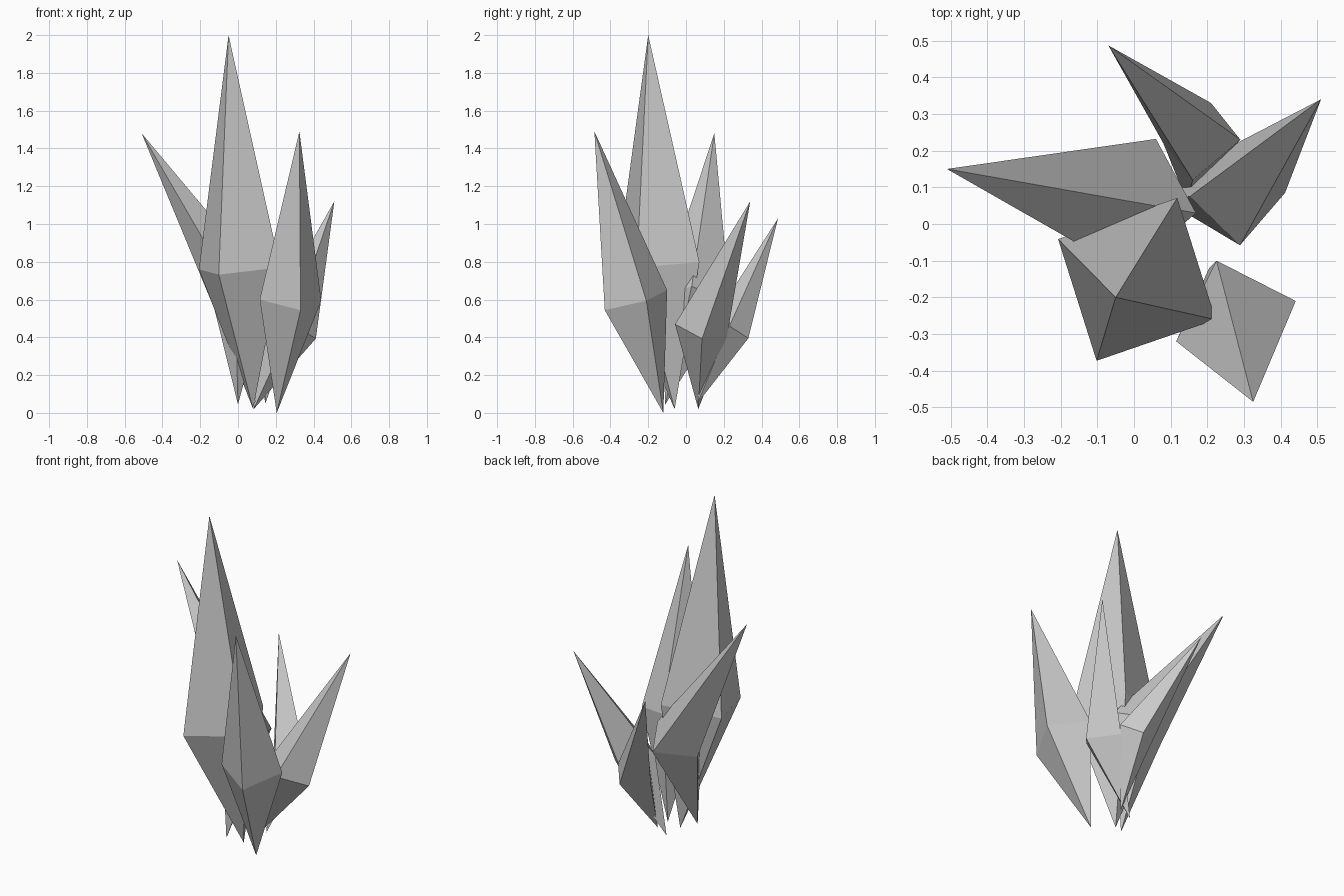
import bpy, bmesh
from mathutils import Vector

if "Cube" in bpy.data.objects:
    bpy.data.objects.remove(bpy.data.objects["Cube"])


def crystal(name, tip, base, centre, diag_a, diag_b):
    """Four-sided double pyramid: square girdle from two half diagonals."""
    c, a, b = Vector(centre), Vector(diag_a), Vector(diag_b)
    bm = bmesh.new()
    top, bottom = bm.verts.new(tip), bm.verts.new(base)
    ring = [bm.verts.new(c + d) for d in (a, b, -a, -b)]
    for i in range(4):
        p, q = ring[i], ring[(i + 1) % 4]
        bm.faces.new((p, q, top))
        bm.faces.new((q, p, bottom))
    bmesh.ops.recalc_face_normals(bm, faces=bm.faces)
    mesh = bpy.data.meshes.new(name)
    bm.to_mesh(mesh)
    bm.free()
    bpy.context.collection.objects.link(bpy.data.objects.new(name, mesh))


# tall central shard
crystal("main_crystal", (-0.05, -0.20, 2.0), (0.08, -0.06, 0.02),
        (0.008, -0.151, 0.765), (0.215, -0.11, 0.005), (0.11, 0.222, 0.033))
# shard leaning left
crystal("left_crystal", (-0.51, 0.15, 1.48), (0.0, -0.11, 0.045),
        (0.022, 0.05, 0.61), (0.147, -0.02, 0.06), (0.038, 0.182, -0.02))
# shard at the front right
crystal("front_right_crystal", (0.325, -0.485, 1.49), (0.205, -0.12, 0.0),
        (0.278, -0.265, 0.597), (0.163, 0.055, -0.003), (-0.053, 0.165, 0.053))
# short shard leaning right
crystal("back_right_crystal", (0.51, 0.34, 1.12), (0.083, 0.065, 0.02),
        (0.282, 0.08, 0.44), (0.13, 0.005, -0.047), (-0.007, 0.138, -0.03))
# short shard leaning back
crystal("back_crystal", (-0.07, 0.487, 1.03), (0.145, 0.06, 0.05),
        (0.185, 0.225, 0.425), (0.105, 0.005, 0.035), (0.025, 0.105, -0.03))
